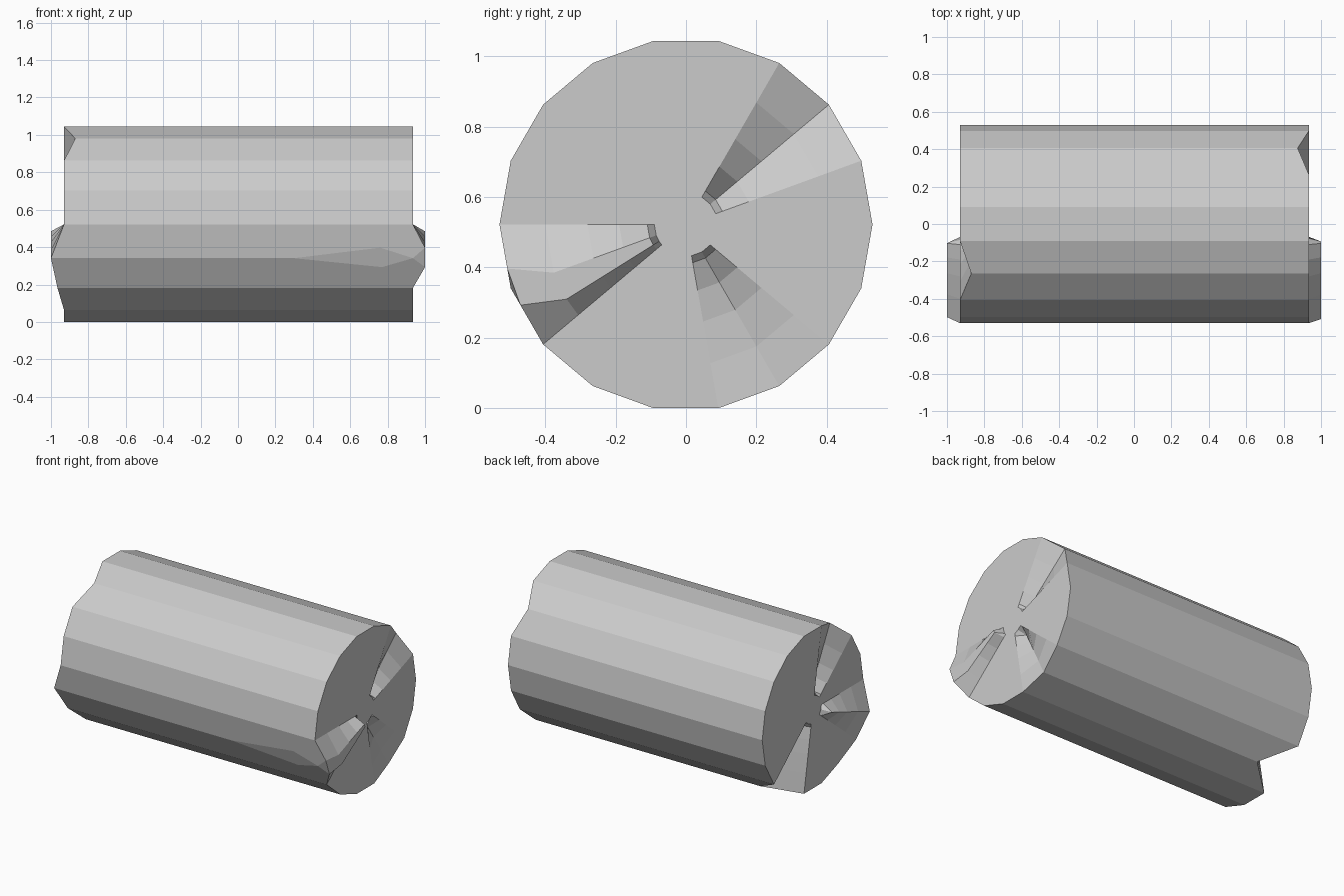
import bpy, bmesh
from math import cos, sin, radians

cube = bpy.data.objects.get("Cube")
if cube:
    bpy.data.objects.remove(cube)

R, CZ = 0.53, 0.522
RADII = (0.4, 0.28, 0.19, 0.11, 0.09)   # cap rings from rim to hub
ANGLES = list(range(0, 360, 20))

mat = bpy.data.materials.new("plain grey")
mat.use_nodes = True
grey = (0.6, 0.6, 0.6, 1)
mat.diffuse_color = grey
mat.node_tree.nodes["Principled BSDF"].inputs["Base Color"].default_value = grey

bm = bmesh.new()


def point(x, angle, r=R):
    a = radians(angle)
    return bm.verts.new((x, r * cos(a), CZ + r * sin(a)))


def on_side(x, a, b, t):
    """Vertex on the flat side between two rim vertices."""
    co = a.co.lerp(b.co, t)
    return bm.verts.new((x, co.y, co.z))


def cap(rim, spokes, base, side, bumps):
    """Ringed end face; bumps give outward height at the rim and at the hub."""
    previous = rim
    for i, r in enumerate(RADII):
        ring = []
        for angle in spokes:
            outer, inner = bumps.get(angle, (0, 0))
            t = (R - r) / (R - RADII[-1])
            h = 0 if r == RADII[-1] else outer + (inner - outer) * t
            skew = 6 if angle in (194, 206) else 0
            ring.append(point(side * (base + h), angle + skew, r))
        for k in range(len(ring)):
            n = (k + 1) % len(ring)
            bm.faces.new((previous[k], previous[n], ring[n], ring[k]))
        previous = ring
    bm.faces.new(previous)


# Right end: groove, broad ridge and one deep groove
BASE_R = 0.93
bumps_r = {120: (-0.06, -0.05), 200: (0.07, 0.07),
           220: (0.035, 0), 300: (-0.2, -0.05)}
rim_r = [point(-BASE_R - bumps_r.get(a, (0, 0))[0], a) for a in ANGLES]
cap(rim_r, ANGLES, BASE_R, -1, bumps_r)

# Left end: groove, flat-topped ridge and shallow groove
BASE_L = 0.935
bumps_l = {40: (-0.06, -0.05), 194: (0.065, 0.065),
           206: (0.065, 0.065), 300: (-0.015, -0.06)}
rim_l = [point(BASE_L + bumps_l.get(a, (0, 0))[0], a) for a in ANGLES]
k = ANGLES.index(200)
lip = rim_l[k]
top_mid, top_end = [on_side(x, rim_l[k - 1], lip, 0.69) for x in (0.76, 1)]
low_mid, low_end = [on_side(x, lip, rim_l[k + 1], 0.3) for x in (0.77, 1)]
spokes_l = ANGLES[:k] + [194, 206] + ANGLES[k + 1:]
cap(rim_l[:k] + [top_end, low_end] + rim_l[k + 1:], spokes_l, BASE_L, 1, bumps_l)

# Dented lip under the flat-topped ridge
tip = point(0.3, 200)
for face in ((tip, top_mid, lip, low_mid), (top_mid, top_end, lip),
             (low_mid, lip, low_end), (lip, top_end, low_end)):
    bm.faces.new(face)

# Long sides
for i in range(len(ANGLES)):
    n = (i + 1) % len(ANGLES)
    left = [rim_l[i], rim_l[n]]
    if n == k:
        left = [rim_l[i], top_end, top_mid, tip]
    elif i == k:
        left = [tip, low_mid, low_end, rim_l[n]]
    bm.faces.new([rim_r[i]] + left + [rim_r[n]])

bmesh.ops.triangulate(bm, faces=[f for f in bm.faces if len(f.verts) == 4
                                 and abs(f.normal.x) > 0.5])
bmesh.ops.recalc_face_normals(bm, faces=bm.faces)
mesh = bpy.data.meshes.new("round_bale")
bm.to_mesh(mesh)
bm.free()
mesh.materials.append(mat)
bale = bpy.data.objects.new("round_bale", mesh)
bpy.context.collection.objects.link(bale)
